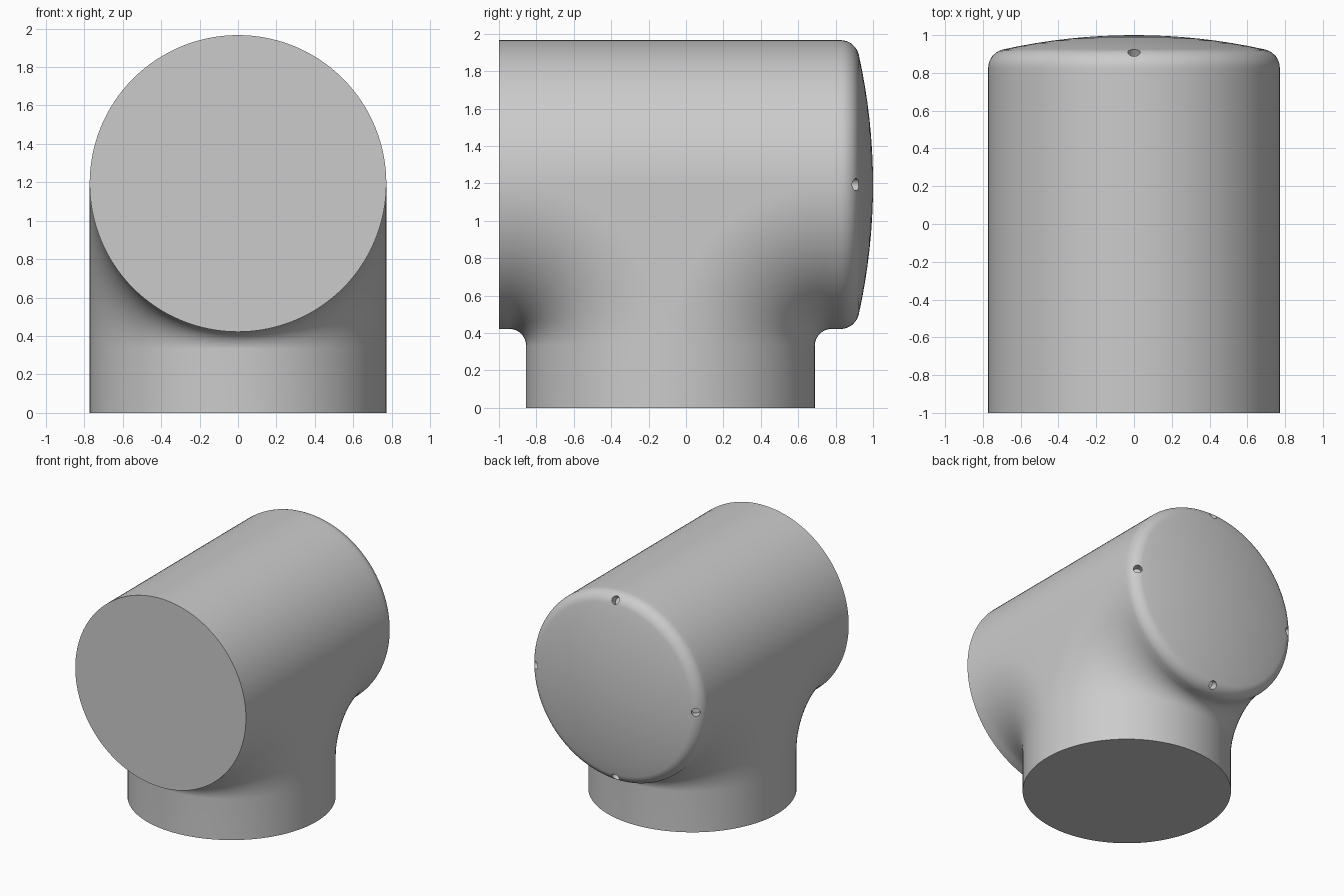
import bpy, bmesh
from math import sin, cos, pi, sqrt, asin
from mathutils import Vector, Matrix

if "Cube" in bpy.data.objects:
    bpy.data.objects.remove(bpy.data.objects["Cube"])

R = 0.772            # radius of both barrels
BLEND = 0.09         # tightest blend radius under the barrel
REACH = R + BLEND    # distance from the stem axis to the end of the blend
AXIS_Z, STEM_Y = 1.194, -0.083
HALF = 64            # segments per half circle
ROUND, DOME = 0.1, 3.2   # cap edge rounding and dome radius

grey = bpy.data.materials.new("light_grey")
grey.use_nodes = True
grey.diffuse_color = (0.6, 0.6, 0.6, 1)
grey.node_tree.nodes["Principled BSDF"].inputs["Base Color"].default_value = (0.6, 0.6, 0.6, 1)

bm = bmesh.new()


def strip(a, b, closed=False):
    """Bridge two equally long rows of vertices."""
    n = len(a)
    for i in range(n if closed else n - 1):
        j = (i + 1) % n
        bm.faces.new((a[i], a[j], b[j], b[i]))


def barrel_ring(y, r=R):
    """Circle around the barrel axis, starting at its lowest point."""
    return [bm.verts.new((r * sin(pi * i / HALF), y, AXIS_Z - r * cos(pi * i / HALF)))
            for i in range(2 * HALF)]


def stem_ring(z):
    return [bm.verts.new((R * sin(pi * i / HALF), STEM_Y + R * cos(pi * i / HALF), z))
            for i in range(2 * HALF)]


# Barrel: flat front end and plain length up to the blend
front, start = barrel_ring(-1), barrel_ring(STEM_Y - REACH)
bm.faces.new(front)
strip(front, start, True)

# Barrel: upper half over the stem
end = barrel_ring(STEM_Y + REACH)
q = HALF // 2
strip(start[q:3 * q + 1], end[q:3 * q + 1])

# Barrel: rounded rear edge running into a shallow dome
edge_r = R - ROUND
edge_y = 1 - DOME + sqrt((DOME - ROUND) ** 2 - edge_r ** 2)
tilt = asin(edge_r / (DOME - ROUND))
profile = [(edge_r + ROUND * cos(t), edge_y + ROUND * sin(t))
           for t in [(pi / 2 - tilt) * k / 10 for k in range(11)]]
profile += [(DOME * sin(t), 1 - DOME + DOME * cos(t))
            for t in [tilt * (1 - k / 8) for k in range(1, 8)]]
last = end
for r, y in profile:
    ring = barrel_ring(y, r)
    strip(last, ring, True)
    last = ring
tip = bm.verts.new((0, 1, AXIS_Z))
for i in range(2 * HALF):
    bm.faces.new((last[i], last[(i + 1) % (2 * HALF)], tip))

# Stem: flat foot and plain length up to the blend
foot, collar = stem_ring(0), stem_ring(AXIS_Z - REACH)
bm.faces.new(foot)
strip(foot, collar, True)

# Blends: quarter-turn elbows from stem to barrel, front and rear
STEPS = 32
sides = {}
for way in (-1, 1):
    rows = []
    for k in range(STEPS + 1):
        a = pi / 2 * k / STEPS
        row = []
        for i in range(HALF + 1):
            t = pi * i / HALF - pi / 2
            rho = REACH - R * cos(t)
            row.append(bm.verts.new((R * sin(t), STEM_Y + way * (REACH - rho * cos(a)),
                                     AXIS_Z - REACH + rho * sin(a))))
        rows.append(row)
    for a, b in zip(rows, rows[1:]):
        strip(a, b)
    sides[way] = rows

# Flat cheeks between the two elbows on each side
for i in (0, HALF):
    fore = [row[i] for row in sides[-1]]
    rear = [row[i] for row in sides[1]]
    bm.faces.new((fore[0], fore[1], rear[1]))
    strip(fore[1:], rear[1:])
    # Seam along the top of each cheek joins the upper half of the barrel

bmesh.ops.remove_doubles(bm, verts=bm.verts, dist=0.0002)
bmesh.ops.recalc_face_normals(bm, faces=bm.faces)
mesh = bpy.data.meshes.new("tee_body")
bm.to_mesh(mesh)
bm.free()
body = bpy.data.objects.new("tee_body", mesh)
bpy.context.collection.objects.link(body)
mesh.materials.append(grey)

# Four small drilled holes square to the rounded rear edge
cut = bmesh.new()
lean = 1.0
for k in range(4):
    out = Vector((cos(pi / 2 * k), 0, sin(pi / 2 * k)))
    normal = out * cos(lean) + Vector((0, sin(lean), 0))
    spot = out * edge_r + Vector((0, edge_y, AXIS_Z)) + normal * ROUND
    turn = normal.to_track_quat('Z', 'Y').to_matrix().to_4x4()
    bmesh.ops.create_cone(cut, cap_ends=True, segments=20, radius1=0.033, radius2=0.033,
                          depth=0.12, matrix=Matrix.Translation(spot) @ turn)
cut_mesh = bpy.data.meshes.new("hole_cutter")
cut.to_mesh(cut_mesh)
cut.free()
cut_mesh.materials.append(grey)
cutter = bpy.data.objects.new("hole_cutter", cut_mesh)
bpy.context.collection.objects.link(cutter)
cutter.hide_render = True

drill = body.modifiers.new("drill", 'BOOLEAN')
drill.operation, drill.solver, drill.object = 'DIFFERENCE', 'EXACT', cutter
bpy.ops.object.select_all(action='DESELECT')
body.select_set(True)
bpy.context.view_layer.objects.active = body
bpy.ops.object.modifier_apply(modifier="drill")
bpy.data.objects.remove(cutter)
bpy.ops.object.shade_smooth_by_angle(angle=pi / 6)
